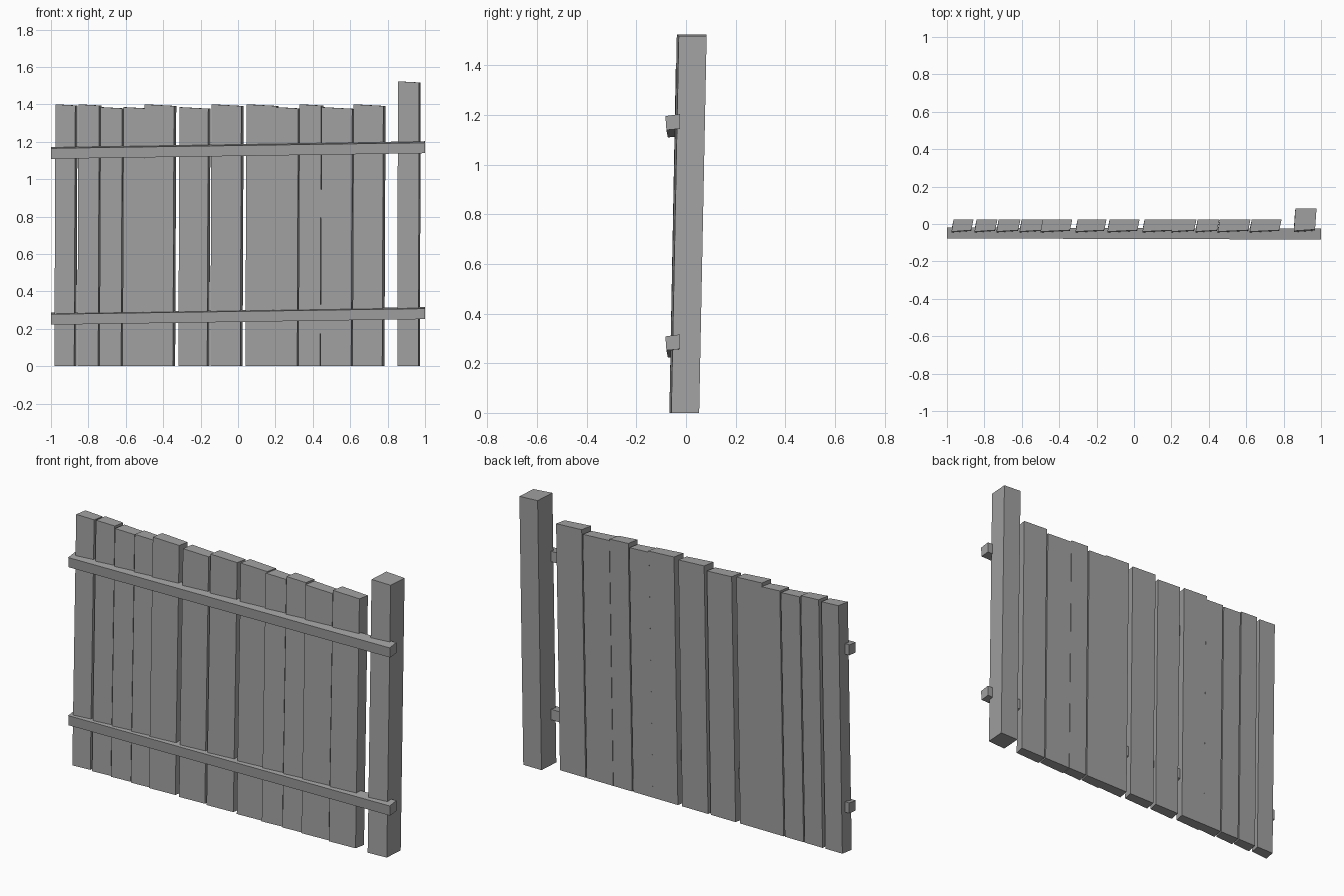
import bpy
import bmesh

if "Cube" in bpy.data.objects:
    bpy.data.objects.remove(bpy.data.objects["Cube"])

wood = bpy.data.materials.new("weathered_grey")
wood.diffuse_color = (0.36, 0.36, 0.36, 1)
wood.use_nodes = True
wood.node_tree.nodes["Principled BSDF"].inputs["Base Color"].default_value = wood.diffuse_color


def block(name, corners):
    """Box from 8 corners: four around one end, then the matching four at the other."""
    bm = bmesh.new()
    v = [bm.verts.new(c) for c in corners]
    bm.faces.new(v[:4])
    bm.faces.new(v[4:])
    for i in range(4):
        j = (i + 1) % 4
        bm.faces.new((v[i], v[j], v[4 + j], v[4 + i]))
    bmesh.ops.recalc_face_normals(bm, faces=bm.faces)
    mesh = bpy.data.meshes.new(name)
    bm.to_mesh(mesh)
    bm.free()
    mesh.materials.append(wood)
    bpy.context.collection.objects.link(bpy.data.objects.new(name, mesh))


def upright(name, x0, x1, y0, depth, top, skew, lean_x=0.006, lean_y=0.026):
    """Leaning vertical timber whose back is skewed to the right and whose top slopes down."""
    ring = [(x0, y0), (x1 - skew, y0 + 0.008), (x1, y0 + depth), (x0 + skew, y0 + depth)]
    low = [(x - lean_x, y, 0) for x, y in ring]
    drop = 0.05 * (x1 - x0)
    high = [(x, y + lean_y, top - (drop if i in (1, 2) else 0)) for i, (x, y) in enumerate(ring)]
    block(name, low + high)


# Planks: left edge, right edge, top height
planks = [(-.976, -.858, 1.40), (-.853, -.73, 1.40), (-.735, -.607, 1.385),
          (-.612, -.484, 1.385), (-.50, -.33, 1.40), (-.313, -.147, 1.385),
          (-.142, .03, 1.40), (.045, .217, 1.40), (.20, .334, 1.385),
          (.329, .457, 1.40), (.447, .623, 1.385), (.618, .789, 1.40)]
for i, (x0, x1, top) in enumerate(planks):
    upright(f"plank_{i + 1}", x0, x1, -0.067, 0.066, top, 0.012)

# End post
upright("end_post", 0.855, 0.976, -0.067, 0.12, 1.523, 0.008, 0.003, 0.03)

# Rails, rising slightly towards the post
for name, z in (("lower_rail", 0.222), ("upper_rail", 1.109)):
    ends = []
    for x, y, dz in ((-1, -0.077, 0), (1, -0.083, 0.03)):
        ends += [(x, y + 0.004, z + dz), (x, y + 0.058, z + dz + 0.005),
                 (x, y + 0.058, z + dz + 0.064), (x, y, z + dz + 0.056)]
    block(name, ends)
